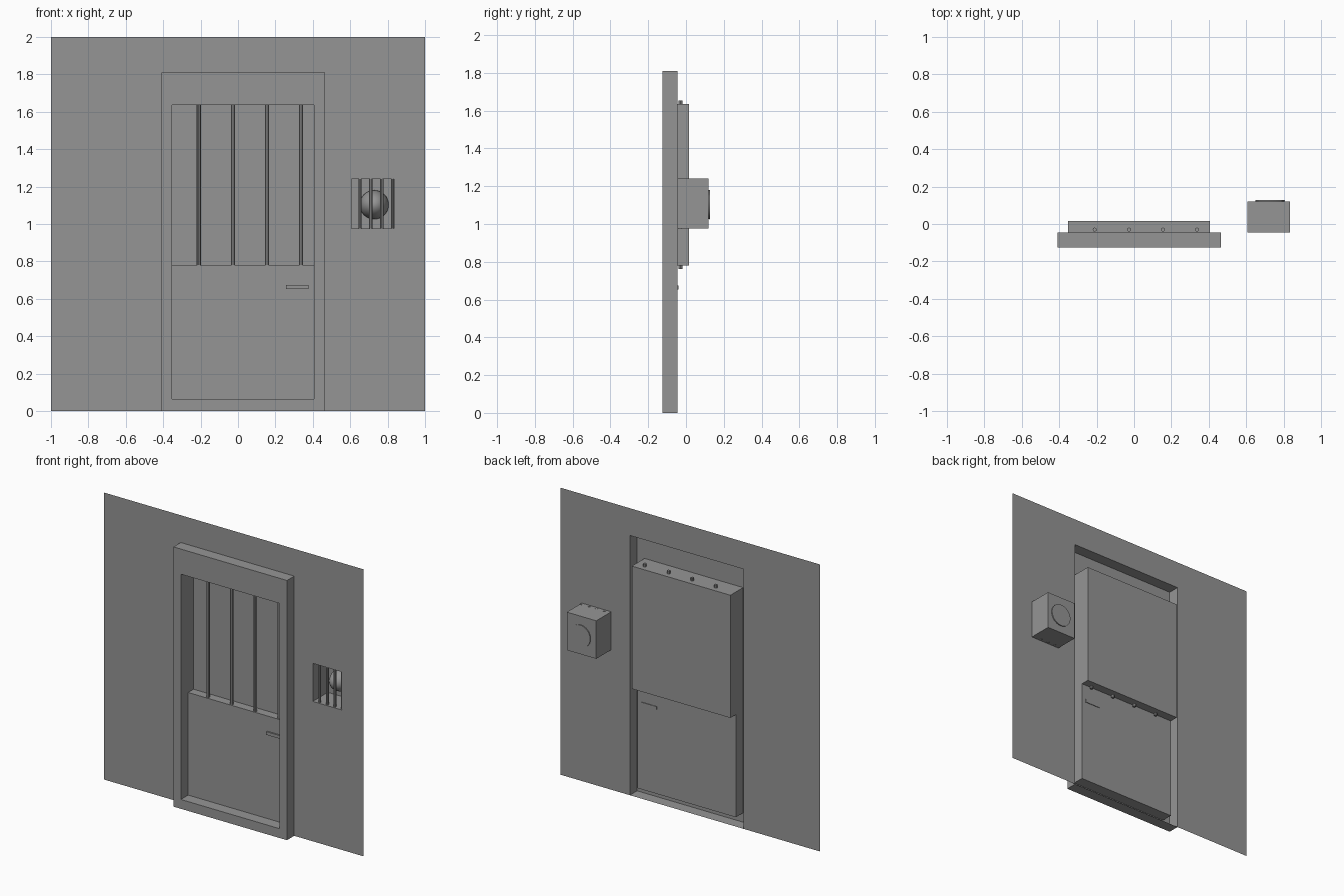
import bpy, bmesh, math
from mathutils import Matrix, Vector

cube = bpy.data.objects.get("Cube")
if cube:
    bpy.data.objects.remove(cube, do_unlink=True)

# One plain grey for everything
grey = bpy.data.materials.new("plain_grey")
grey.use_nodes = True
colour = (0.3, 0.3, 0.3, 1)
grey.diffuse_color = colour
grey.node_tree.nodes["Principled BSDF"].inputs["Base Color"].default_value = colour

# Depths and outlines (x0, z0, x1, z1)
WALL_Y, FRAME_Y, WINDOW_Y, BOX_Y = -0.045, -0.125, 0.015, 0.12
FRAME = (-0.41, 0.0, 0.465, 1.81)
DOOR = (-0.353, 0.065, 0.407, 1.635)
WINDOW = (-0.353, 0.78, 0.407, 1.635)
PANEL = (-0.353, 0.065, 0.407, 0.78)
NICHE = (0.608, 0.975, 0.835, 1.24)


def finish(name, bm, smooth=False):
    mesh = bpy.data.meshes.new(name)
    bm.to_mesh(mesh)
    bm.free()
    mesh.materials.append(grey)
    obj = bpy.data.objects.new(name, mesh)
    bpy.context.collection.objects.link(obj)
    if smooth:
        bpy.ops.object.select_all(action="DESELECT")
        obj.select_set(True)
        bpy.context.view_layer.objects.active = obj
        bpy.ops.object.shade_smooth_by_angle(angle=math.radians(40))
    return obj


def ring(bm, rect, y):
    x0, z0, x1, z1 = rect
    return [bm.verts.new((x, y, z)) for x, z in ((x0, z0), (x1, z0), (x1, z1), (x0, z1))]


def shell(name, rings, capped=False):
    """Join rectangular outlines into one open sheet."""
    bm = bmesh.new()
    loops = [ring(bm, rect, y) for rect, y in rings]
    for a, b in zip(loops, loops[1:]):
        for i in range(4):
            j = (i + 1) % 4
            bm.faces.new((a[i], a[j], b[j], b[i]))
    if capped:
        bm.faces.new(loops[-1])
    return finish(name, bm)


def bars(name, xs, y, z0, z1, radius):
    bm = bmesh.new()
    for x in xs:
        bmesh.ops.create_cone(bm, cap_ends=True, segments=8, radius1=radius, radius2=radius,
                              depth=z1 - z0, matrix=Matrix.Translation((x, y, (z0 + z1) / 2)))
    return finish(name, bm, smooth=True)


# Wall sheet with gaps for the doorway and the lamp niche
bm = bmesh.new()
xs = (-1, FRAME[0], FRAME[2], NICHE[0], NICHE[2], 1)
zs = (0, NICHE[1], NICHE[3], FRAME[3], 2)
for i, (x0, x1) in enumerate(zip(xs, xs[1:])):
    for k, (z0, z1) in enumerate(zip(zs, zs[1:])):
        if not (i == 1 and k < 3) and (i, k) != (3, 1):
            bm.faces.new(ring(bm, (x0, z0, x1, z1), WALL_Y))
bmesh.ops.remove_doubles(bm, verts=bm.verts, dist=0.0001)
bmesh.ops.dissolve_limit(bm, angle_limit=0.01, verts=bm.verts, edges=bm.edges)
finish("wall", bm)

# Doorway: raised frame, lower panel and deeper window recess
shell("door_frame", [(FRAME, WALL_Y), (FRAME, FRAME_Y), (DOOR, FRAME_Y), (DOOR, WALL_Y)])
shell("lower_panel", [(PANEL, WALL_Y)], capped=True)
shell("window_recess", [(WINDOW, WALL_Y), (WINDOW, WINDOW_Y)], capped=True)
bars("window_bars", [-0.21 + 0.1825 * i for i in range(4)], -0.03, 0.762, 1.655, 0.011)

# Door handle showing on both sides of the panel
bm = bmesh.new()
bmesh.ops.create_cube(bm, size=1, matrix=Matrix.Translation((0.316, -0.048, 0.663))
                      @ Matrix.Diagonal((0.12, 0.014, 0.022, 1)))
finish("handle", bm)

# Lamp niche with bars
shell("lamp_niche", [(NICHE, WALL_Y), (NICHE, BOX_Y)], capped=True)
bars("lamp_bars", [0.652 + 0.058 * i for i in range(4)], -0.03, 0.973, 1.242, 0.009)

# Domed lamp, its flat base just through the back of the niche
bm = bmesh.new()
bmesh.ops.create_uvsphere(bm, u_segments=32, v_segments=16, radius=1)
bmesh.ops.bisect_plane(bm, geom=bm.verts[:] + bm.edges[:] + bm.faces[:],
                       plane_co=(0, 0, 0), plane_no=(0, 0, -1), clear_outer=True)
bmesh.ops.holes_fill(bm, edges=[e for e in bm.edges if e.is_boundary], sides=0)
bmesh.ops.transform(bm, verts=bm.verts, matrix=Matrix.Translation((0.728, 0.127, 1.103))
                    @ Matrix.Rotation(math.radians(90), 4, "X")
                    @ Matrix.Diagonal(Vector((0.078, 0.078, 0.12, 1))))
bmesh.ops.recalc_face_normals(bm, faces=bm.faces)
finish("lamp_dome", bm, smooth=True)
